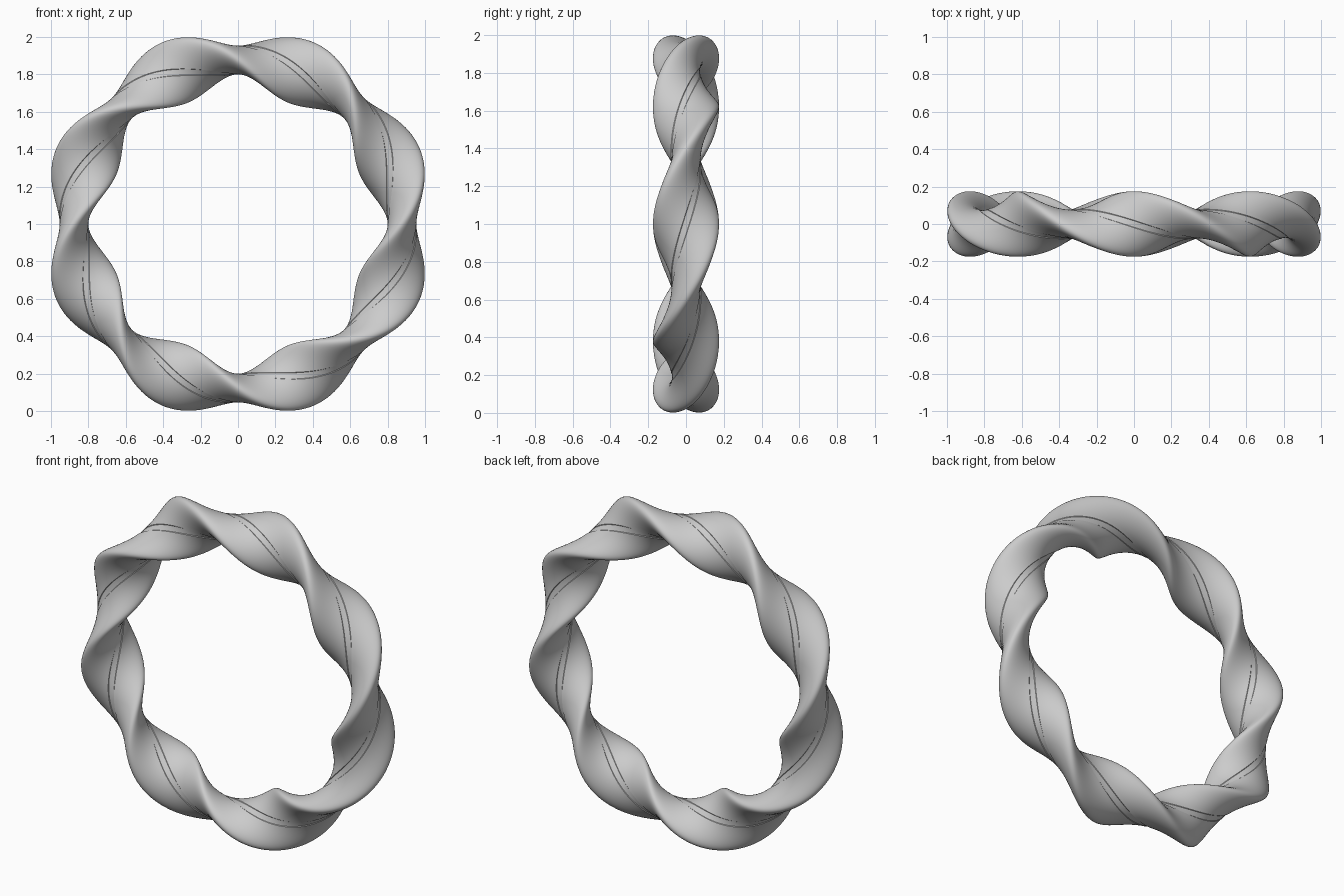
import bpy
import bmesh
import math

if "Cube" in bpy.data.objects:
    bpy.data.objects.remove(bpy.data.objects["Cube"], do_unlink=True)

RING = 0.877           # radius of the ring's centre line
WIDE, THIN = 0.175, 0.077
GROOVE, DEPTH = 0.02, 0.003
STEPS, ARC = 384, 24
TURNS = 4


def band_profile():
    """Flattened oval with a fine shallow groove along each broad side."""
    start = math.asin(GROOVE / WIDE)
    half = []
    for i in range(ARC + 1):
        t = start + (math.pi - 2 * start) * i / ARC
        half.append((THIN * math.cos(t), WIDE * math.sin(t)))
    edge = half[-1][0]
    half += [(edge + DEPTH, -GROOVE * k + GROOVE) for k in (0.15, 1, 1.85)]
    return half + [(-n, -w) for n, w in half]


# Twisted ring: the profile makes four turns on its way round
profile = band_profile()
bm = bmesh.new()
rings = []
for s in range(STEPS):
    a = math.tau * s / STEPS
    c, d = math.cos(TURNS * a), math.sin(TURNS * a)
    ring = []
    for n, w in profile:
        r = RING + n * c - w * d
        ring.append(bm.verts.new((r * math.cos(a), n * d + w * c, 1 + r * math.sin(a))))
    rings.append(ring)
count = len(profile)
for s in range(STEPS):
    near, far = rings[s], rings[(s + 1) % STEPS]
    for i in range(count):
        j = (i + 1) % count
        bm.faces.new((near[i], near[j], far[j], far[i]))
bmesh.ops.recalc_face_normals(bm, faces=bm.faces)

mesh = bpy.data.meshes.new("twisted_ring")
bm.to_mesh(mesh)
bm.free()
ring_object = bpy.data.objects.new("twisted_ring", mesh)
bpy.context.collection.objects.link(ring_object)

# Plain grey finish
grey = bpy.data.materials.new("plain_grey")
grey.use_nodes = True
colour = (0.6, 0.6, 0.6, 1)
grey.diffuse_color = colour
grey.node_tree.nodes["Principled BSDF"].inputs["Base Color"].default_value = colour
mesh.materials.append(grey)

bpy.ops.object.select_all(action="DESELECT")
ring_object.select_set(True)
bpy.context.view_layer.objects.active = ring_object
bpy.ops.object.shade_smooth_by_angle(angle=math.radians(25))
